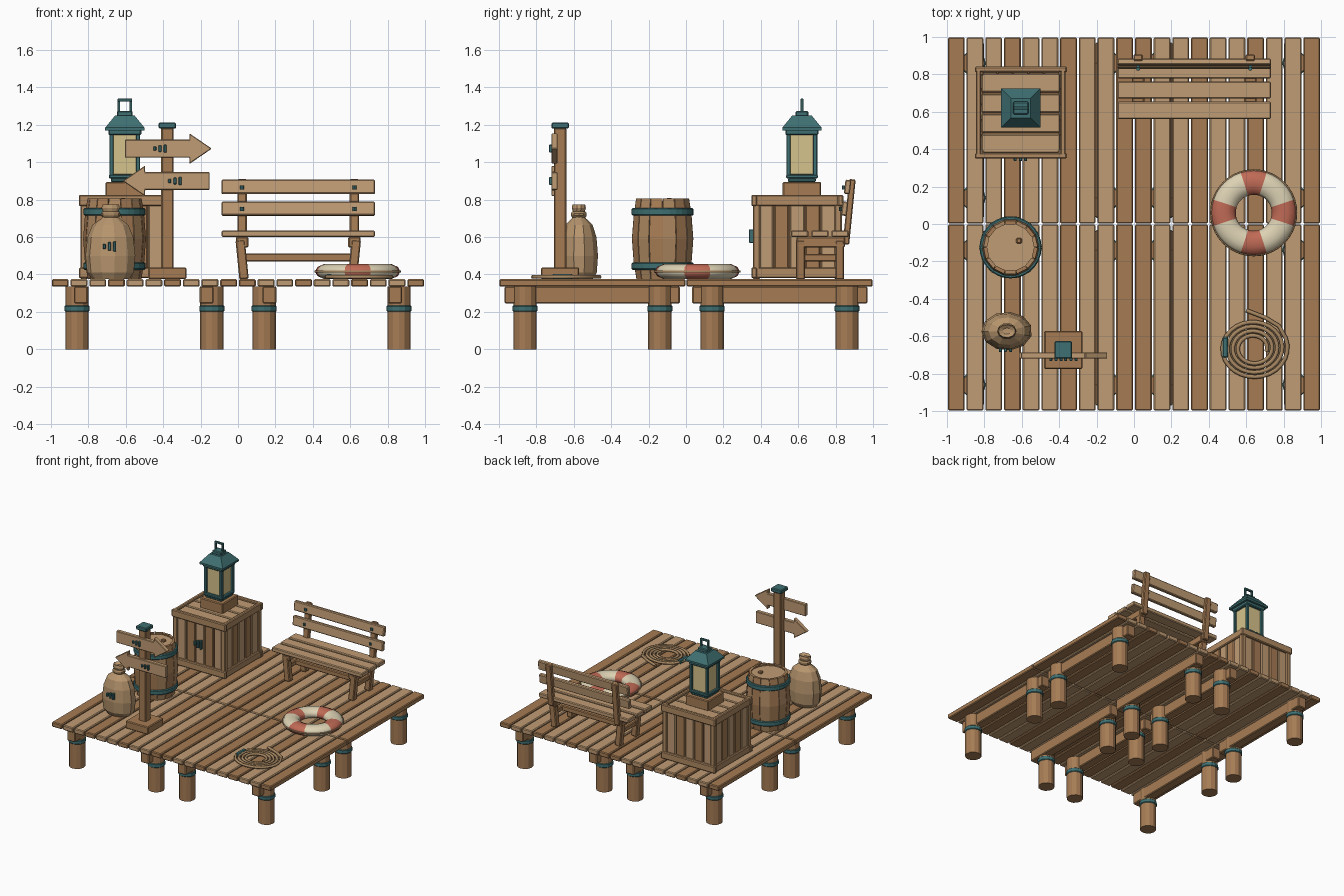
import bpy, bmesh, math
from mathutils import Matrix, Vector, Euler

if "Cube" in bpy.data.objects:
    bpy.data.objects.remove(bpy.data.objects["Cube"])


def mat(name, hexcol):
    m = bpy.data.materials.new(name)
    c = [int(hexcol[i:i + 2], 16) / 255 for i in (0, 2, 4)]
    m.diffuse_color = [((v + 0.055) / 1.055) ** 2.4 for v in c] + [1]
    m.use_nodes = True
    m.node_tree.nodes["Principled BSDF"].inputs["Base Color"].default_value = m.diffuse_color
    return m


LIGHT, DARK, MID = mat("light_wood", "C09C74"), mat("dark_wood", "A67C54"), mat("mid_wood", "B08A62")
TEAL, GLASS = mat("teal_metal", "3F7072"), mat("lamp_glass", "D6C48C")
SACK, CREAM, RED, ROPE = mat("sackcloth", "B8966E"), mat("cream", "DDD2B4"), mat("red", "C06A55"), mat("rope", "A88862")
DECK = 0.375


def finish(name, bm, m, loc=(0, 0, 0), smooth=False):
    bmesh.ops.recalc_face_normals(bm, faces=bm.faces)
    me = bpy.data.meshes.new(name)
    bm.to_mesh(me)
    bm.free()
    me.materials.append(m)
    for p in me.polygons:
        p.use_smooth = smooth
    ob = bpy.data.objects.new(name, me)
    ob.location = loc
    bpy.context.collection.objects.link(ob)
    return ob


def box(name, x, y, z, m, rot=(0, 0, 0), bev=0.006):
    """Bevelled box given as (min, max) on each axis, turned about its middle."""
    size = [b - a for a, b in (x, y, z)]
    bm = bmesh.new()
    bmesh.ops.create_cube(bm, size=1, matrix=Matrix.Diagonal((*size, 1)))
    if bev:
        bmesh.ops.bevel(bm, geom=bm.edges[:], offset=min(bev, min(size) / 4), segments=1, affect='EDGES')
    ob = finish(name, bm, m, [(a + b) / 2 for a, b in (x, y, z)])
    ob.rotation_euler = Euler(rot)
    return ob


def lathe(name, x, y, profile, n, m, sx=1, sy=1, turn=0.0, smooth=False):
    """Closed solid turned from (radius, height) points."""
    bm = bmesh.new()
    rings = []
    for r, z in profile:
        rings.append([bm.verts.new((r * sx * math.cos(turn + math.tau * i / n),
                                    r * sy * math.sin(turn + math.tau * i / n), z)) for i in range(n)])
    for a, b in zip(rings, rings[1:]):
        for i in range(n):
            bm.faces.new((a[i], a[(i + 1) % n], b[(i + 1) % n], b[i]))
    bm.faces.new(rings[0])
    bm.faces.new(rings[-1])
    return finish(name, bm, m, (x, y, 0), smooth)


def hoop(name, x, y, z0, z1, r, n, m, turn=0.0):
    return lathe(name, x, y, [(r - .006, z0), (r, z0 + .006), (r, z1 - .006), (r - .006, z1)], n, m, turn=turn)


def tube(name, pts, r, m, cyclic=False):
    cu = bpy.data.curves.new(name, 'CURVE')
    cu.dimensions, cu.bevel_depth, cu.bevel_resolution, cu.use_fill_caps = '3D', r, 1, True
    sp = cu.splines.new('POLY')
    sp.points.add(len(pts) - 1)
    for p, q in zip(sp.points, pts):
        p.co = (*q, 1)
    sp.use_cyclic_u = cyclic
    cu.materials.append(m)
    ob = bpy.data.objects.new(name, cu)
    bpy.context.collection.objects.link(ob)
    return ob


def marks(name, x, y, z, h=0.045):
    """Three small painted strokes on a front face."""
    for i, k in enumerate((.6, 1, 1.2)):
        box(f"{name}_{i}", (x - .038 + i * .028, x - .022 + i * .028), (y - .012, y + .012),
            (z - h * k / 2, z + h * k / 2), TEAL, bev=.003)


# Deck: four square sections of planks, beams and piles
for tx in (-1, 0):
    for ty in (-1, 0):
        for i in range(10):
            x = tx + i * .1
            box("deck_plank", (x + .005, x + .095), (ty + .003, ty + .997), (.335, DECK), (DARK if i % 3 == 0 else LIGHT))
for sx in (-1, 1):
    for sy in (-1, 1):
        for bx, px in ((.84, .86), (.168, .14)):
            xs = sorted((sx * (bx - .037), sx * (bx + .037)))
            box("deck_beam", xs, sorted((sy * .033, sy * .97)), (.245, .336), DARK)
            for py in (.86, .14):
                lathe("pile", sx * px, sy * py, [(.062, 0), (.062, .335)], 12, DARK)
                hoop("pile_band", sx * px, sy * py, .2, .236, .067, 12, TEAL)

# Crate: slatted sides, corner posts, rails and lid boards
cx, cy, h = -.605, .595, .24
box("crate_core", (cx - .212, cx + .212), (cy - .212, cy + .212), (.38, .795), DARK)
for s in (-1, 1):
    for i in range(5):
        a = -.205 + i * .083
        m = DARK if i % 2 else LIGHT
        box("crate_slat", (cx + a, cx + a + .077), sorted((cy + s * .2, cy + s * .226)), (.385, .8), m)
        box("crate_slat", sorted((cx + s * .2, cx + s * .226)), (cy + a, cy + a + .077), (.385, .8), m)
    for t in (-1, 1):
        box("crate_corner", sorted((cx + s * .198, cx + s * .238)), sorted((cy + t * .198, cy + t * .238)), (DECK, .82), MID)
    for z in ((.38, .437), (.766, .825)):
        box("crate_rail", (cx - .246, cx + .246), sorted((cy + s * .216, cy + s * .246)), z, MID)
        box("crate_rail", sorted((cx + s * .212, cx + s * .24)), (cy - .235, cy + .235), z, MID)
for i in range(4):
    a = cy - .215 + i * .108
    box("crate_lid_board", (cx - .21, cx + .21), (a, a + .1), (.785, .815), LIGHT)
marks("crate_mark", cx, .348, .605, .06)

# Lantern on the crate
lx, ly, q = -.605, .62, math.pi / 4
r2 = math.sqrt(2)
box("lantern_block", (lx - .103, lx + .103), (ly - .103, ly + .103), (.81, .895), DARK)
box("lantern_base", (lx - .075, lx + .075), (ly - .075, ly + .075), (.895, .915), TEAL)
box("lantern_tray", (lx - .085, lx + .085), (ly - .085, ly + .085), (.913, .935), TEAL)
box("lantern_glass", (lx - .066, lx + .066), (ly - .066, ly + .066), (.93, 1.16), GLASS)
for s in (-1, 1):
    for t in (-1, 1):
        box("lantern_post", (lx + s * .071 - .011, lx + s * .071 + .011), (ly + t * .071 - .011, ly + t * .071 + .011), (.93, 1.17), TEAL, bev=.003)
box("lantern_collar", (lx - .088, lx + .088), (ly - .088, ly + .088), (1.145, 1.175), TEAL)
lathe("lantern_roof", lx, ly, [(.105 * r2, 1.17), (.105 * r2, 1.185), (.052 * r2, 1.25)], 4, TEAL, turn=q)
box("lantern_cap", (lx - .042, lx + .042), (ly - .034, ly + .034), (1.245, 1.275), TEAL)
for s in (-1, 1):
    box("lantern_handle_side", (lx + s * .032 - .007, lx + s * .032 + .007), (ly - .007, ly + .007), (1.27, 1.335), TEAL, bev=.002)
box("lantern_handle_top", (lx - .039, lx + .039), (ly - .008, ly + .008), (1.325, 1.34), TEAL, bev=.002)

# Barrel: separate bulging staves, hoops, lid and bung
bx, by, n = -.66, -.125, 14
prof = [(.143, DECK), (.158, .46), (.168, .59), (.158, .72), (.145, .805)]
lathe("barrel_core", bx, by, [(r - .007, min(z, .785)) for r, z in prof], n * 2, DARK)
for k in range(n):
    bm = bmesh.new()
    a0, a1 = math.tau * (k + .03) / n, math.tau * (k + .97) / n
    rings = [[bm.verts.new((rr * math.cos(a), rr * math.sin(a), z)) for rr, a in
              ((r, a0), (r, a1), (r - .02, a1), (r - .02, a0))] for r, z in prof]
    for a, b in zip(rings, rings[1:]):
        for i in range(4):
            bm.faces.new((a[i], a[(i + 1) % 4], b[(i + 1) % 4], b[i]))
    bm.faces.new(rings[0])
    bm.faces.new(rings[-1])
    finish("barrel_stave", bm, DARK if k % 2 else MID, (bx, by, 0))
for z in (.425, .715):
    hoop("barrel_hoop", bx, by, z, z + .04, .166, n * 2, TEAL)
lathe("barrel_lid", bx, by, [(.128, .77), (.128, .792)], n * 2, LIGHT)
box("barrel_bung", (-.63, -.6), (-.105, -.075), (.785, .81), DARK)

# Sack with a tied neck
lathe("sack", -.68, -.573, [(.1, DECK), (.127, .41), (.136, .5), (.125, .6), (.098, .665), (.05, .7), (.036, .72),
                            (.05, .755), (.045, .775), (.022, .762)], 11, SACK, 1, .76, .3)
lathe("sack_tie", -.68, -.573, [(.044, .705), (.052, .715), (.052, .727), (.044, .737)], 10, ROPE, 1, .85)
marks("sack_mark", -.685, -.672, .55)

# Signpost with two arrow boards
px, py = -.378, -.673
box("sign_base", (px - .102, px + .102), (py - .102, py + .102), (DECK, .437), DARK)
box("sign_post", (px - .033, px + .033), (py - .033, py + .033), (.43, 1.185), DARK)
box("sign_cap", (px - .047, px + .047), (py - .047, py + .047), (1.18, 1.212), TEAL)
for d, mid, z, mk in ((1, -.372, 1.073, -.415), (-1, -.385, .9, -.335)):
    bm = bmesh.new()
    out = [(-.233, -.048), (.112, -.048), (.112, -.082), (.232, 0), (.112, .082), (.112, .048), (-.233, .048)]
    f = bm.faces.new([bm.verts.new((d * a, -.018, b)) for a, b in out])
    g = bmesh.ops.extrude_face_region(bm, geom=[f])["geom"]
    bmesh.ops.translate(bm, verts=[v for v in g if isinstance(v, bmesh.types.BMVert)], vec=(0, .034, 0))
    bmesh.ops.recalc_face_normals(bm, faces=bm.faces)
    bmesh.ops.bevel(bm, geom=bm.edges[:], offset=.004, segments=1, affect='EDGES')
    finish("sign_arrow", bm, LIGHT, (mid, -.702, z))
    marks("sign_mark", mk, -.72, z, .035)

# Bench
for i in range(3):
    y = .562 + i * .108
    box("seat_slat", (-.088, .732), (y, y + .092), (.6, .636), LIGHT)
for y, z in ((.848, .752), (.864, .868)):
    box("back_slat", (-.088, .732), (y - .016, y + .016), (z - .038, z + .038), LIGHT, (-.12, 0, 0))
for s, x in ((1, .022), (-1, .622)):
    box("back_post", (x - .025, x + .025), (.855, .89), (.56, .91), DARK, (-.1, 0, 0))
    box("seat_bearer", (x - .033, x + .033), (.59, .85), (.545, .602), DARK)
    for y in (.612, .822):
        box("bench_leg", (x - .025, x + .025), (y - .024, y + .024), (DECK, .585), DARK, (0, -s * .1, 0))
    box("side_stretcher", (x - .015, x + .015), (.59, .845), (.47, .51), DARK)
    for z, y in ((.75, .83), (.865, .845)):
        lathe("back_bolt", x, y, [(.011, z - .01), (.011, z + .01)], 8, TEAL)
box("long_stretcher", (.03, .62), (.7, .735), (.47, .512), DARK)

# Life ring with red quarters and an edge rope
cxr, cyr, zr = .64, .06, .416
bm = bmesh.new()
N, M = 40, 10
vs = [[bm.verts.new(((.162 + .066 * math.cos(b)) * math.cos(a), (.162 + .066 * math.cos(b)) * math.sin(a), .041 * math.sin(b)))
       for b in (math.tau * j / M for j in range(M))] for a in (math.tau * (i - 2) / N for i in range(N))]
for i in range(N):
    for j in range(M):
        f = bm.faces.new((vs[i][j], vs[(i + 1) % N][j], vs[(i + 1) % N][(j + 1) % M], vs[i][(j + 1) % M]))
        f.material_index = int(i % 10 < 4)
ring = finish("life_ring", bm, CREAM, (cxr, cyr, zr), True)
ring.data.materials.append(RED)
tube("life_ring_rope", [(cxr + .227 * math.cos(math.tau * i / 40), cyr + .227 * math.sin(math.tau * i / 40), zr)
                        for i in range(40)], .006, ROPE, True)

# Coiled rope with a loose tail and a tie
pts = []
turns, steps = 4.1, 110
for i in range(steps + 1):
    t = i / steps
    a = -math.tau * turns * (1 - t) + .35
    r = .07 + .112 * t
    pts.append((.64 + r * math.cos(a), -.665 + .88 * r * math.sin(a), DECK + .012))
pts += [(.775, -.545, DECK + .012), (.7, -.5, DECK + .012), (.6, -.462, DECK + .012)]
tube("rope_coil", pts, .011, ROPE)
box("rope_tie", (.472, .502), (-.715, -.605), (DECK, .403), TEAL)
